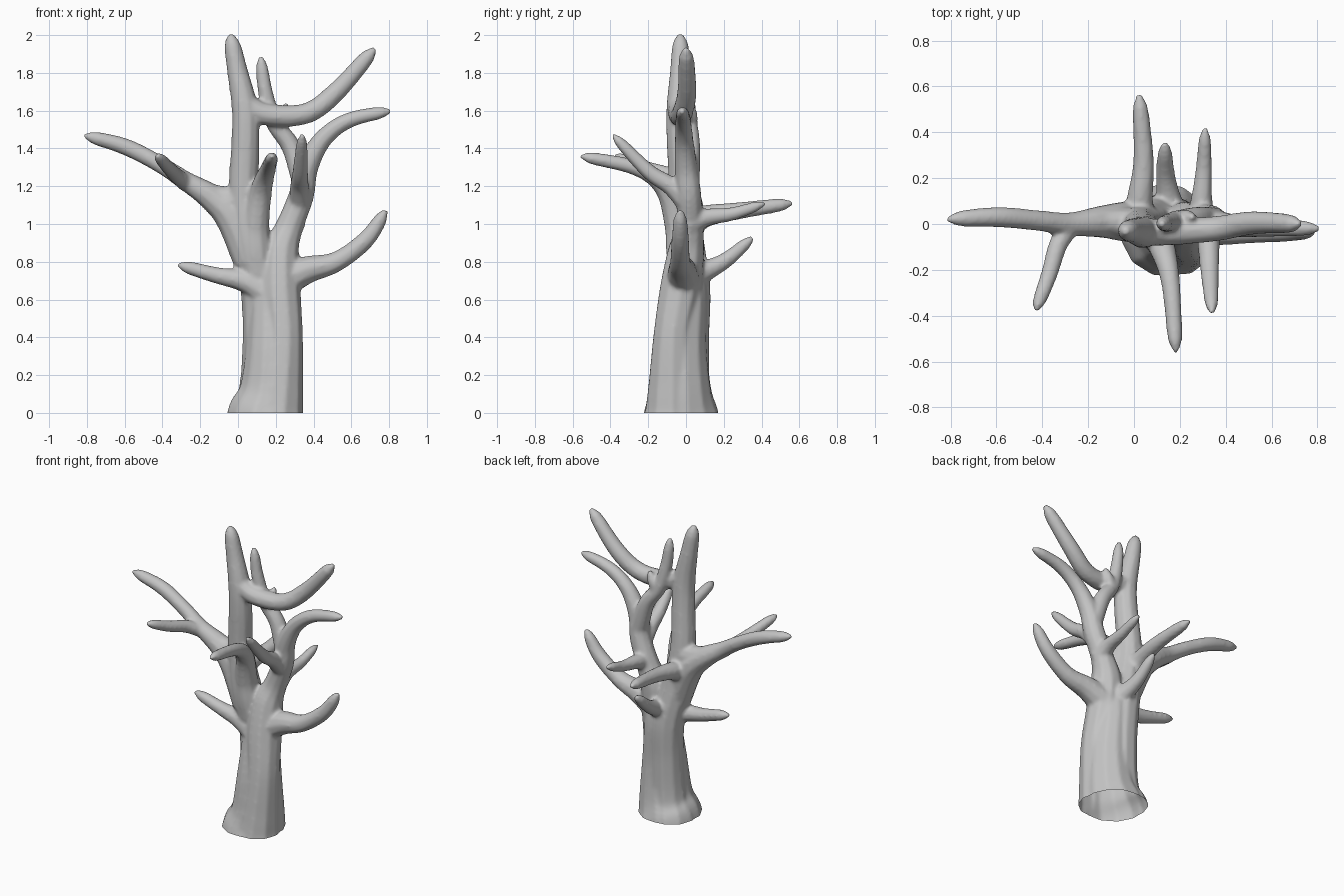
import bpy, bmesh, math
from mathutils import Vector

bm = bmesh.new()


def spline(points, steps=6):
    """Catmull-Rom through (x, y, z, radius) points."""
    p = [Vector(q) for q in points]
    p = [2 * p[0] - p[1]] + p + [2 * p[-1] - p[-2]]
    out = []
    for i in range(1, len(p) - 2):
        a, b, c, d = p[i - 1:i + 3]
        for s in range(steps):
            t = s / steps
            out.append(0.5 * (2 * b + (c - a) * t + (2 * a - 5 * b + 4 * c - d) * t * t
                              + (3 * b - a - 3 * c + d) * t ** 3))
    out.append(p[-2])
    return out


def limb(*points, sides=10, tip=True):
    """Tapered tube along a curved path, with a blunt pointed tip."""
    path = spline(points)
    centres = [q.to_3d() for q in path]
    n = len(path)
    normal, rings = Vector((0.31, 0.95, 0.05)), []
    end = centres[-1]
    for i, q in enumerate(path):
        tangent = (centres[min(i + 1, n - 1)] - centres[max(i - 1, 0)]).normalized()
        normal = normal - tangent * normal.dot(tangent)
        if normal.length < 1e-3:
            normal = tangent.orthogonal()
        normal.normalize()
        side = tangent.cross(normal)
        r = q[3]
        if tip:
            d = min((end - centres[i]).length / 0.07, 1)
            r *= 0.35 + 0.65 * math.sqrt(d)
        rings.append([bm.verts.new(centres[i] + r * (math.cos(a) * normal + math.sin(a) * side))
                      for a in (2 * math.pi * k / sides for k in range(sides))])
    for lo, hi in zip(rings, rings[1:]):
        for k in range(sides):
            j = (k + 1) % sides
            bm.faces.new((lo[k], lo[j], hi[j], hi[k]))
    bm.faces.new(rings[0][::-1])
    bm.faces.new(rings[-1])


# broad round foot that fills the groove low on the trunk
limb((.145, -.028, -.06, .215), (.147, -.028, 0, .203), (.173, -.03, .12, .168),
     (.182, -.028, .35, .142), (.175, 0, .62, .115), (.16, 0, .78, .09), sides=12)
# trunk lobe continuing into the tall left stem
limb((.10, .015, -.06, .17), (.10, .015, 0, .155), (.125, .01, .12, .122), (.13, .02, .4, .107),
     (.12, .025, .65, .108), (.065, 0, .9, .1), (.03, -.01, 1.15, .082), (.04, -.03, 1.45, .075),
     (.035, -.035, 1.62, .07), (-.005, -.03, 1.82, .055), (-.04, -.03, 2.005, .042))
# trunk lobe continuing into the right stem and its long bough
limb((.20, -.075, -.06, .165), (.20, -.075, 0, .15), (.215, -.075, .12, .132), (.238, -.07, .4, .107),
     (.22, -.03, .65, .113), (.225, 0, .85, .1), (.27, .02, .98, .075), (.335, .015, 1.15, .068),
     (.365, 0, 1.3, .062), (.45, -.01, 1.45, .05), (.59, -.015, 1.55, .042), (.81, -.02, 1.6, .032))
# thin stem forking back from the right stem, with a twig
limb((.345, .015, 1.22, .06), (.28, .025, 1.41, .052), (.19, .015, 1.54, .046),
     (.145, .005, 1.7, .04), (.12, .0, 1.89, .03))
limb((.20, .02, 1.5, .04), (.235, .028, 1.58, .035), (.26, .03, 1.64, .025))
# upper right bough
limb((.03, -.035, 1.64, .06), (.15, -.035, 1.58, .06), (.36, -.02, 1.585, .056),
     (.52, .005, 1.7, .052), (.725, 0, 1.93, .04))
# long left bough with its webbed root and front fork
limb((.06, 0, .8, .085), (-.03, .01, 1.03, .09), (-.14, .01, 1.14, .072), (-.28, 0, 1.23, .052),
     (-.42, .015, 1.32, .046), (-.6, .03, 1.41, .045), (-.815, .02, 1.47, .033))
limb((.0, 0, 1.12, .075), (-.12, .01, 1.155, .055), (-.26, 0, 1.215, .04), (-.34, .01, 1.27, .03))
limb((-.27, .0, 1.21, .045), (-.33, -.09, 1.26, .042), (-.37, -.22, 1.3, .037), (-.43, -.38, 1.365, .03))
# front boughs
limb((.13, .0, .66, .08), (.1, -.025, .85, .082), (.095, -.045, 1.0, .072), (.125, -.11, 1.19, .058),
     (.16, -.26, 1.295, .042), (.183, -.56, 1.36, .033))
limb((.325, .01, 1.1, .055), (.325, -.08, 1.2, .05), (.33, -.2, 1.28, .042), (.34, -.39, 1.475, .028))
# back boughs
limb((.03, .0, .98, .08), (.025, .1, 1.04, .06), (.042, .28, 1.07, .046), (.023, .565, 1.11, .034))
limb((.29, .01, 1.0, .07), (.295, .11, 1.035, .048), (.305, .25, 1.055, .036), (.31, .42, 1.11, .027))
limb((.17, .02, .72, .08), (.15, .12, .76, .055), (.137, .22, .815, .042), (.135, .355, .93, .03))
# low side boughs
limb((.2, -.01, .68, .1), (.36, -.02, .755, .076), (.52, -.03, .8, .055),
     (.68, -.03, .92, .047), (.785, -.03, 1.075, .033))
limb((.17, -.03, .62, .08), (.04, -.03, .695, .06), (-.12, -.02, .73, .044), (-.32, -.01, .785, .033))

bmesh.ops.recalc_face_normals(bm, faces=bm.faces)
raw = bpy.data.meshes.new("raw_limbs")
bm.to_mesh(raw)
bm.free()
tree = bpy.data.objects.new("bare_tree", raw)
bpy.context.scene.collection.objects.link(tree)

# fuse all limbs into one flowing skin
rm = tree.modifiers.new("fuse", 'REMESH')
rm.mode = 'VOXEL'
rm.voxel_size = 0.011
sm = tree.modifiers.new("soften", 'SMOOTH')
sm.factor = 0.5
sm.iterations = 6
dg = bpy.context.evaluated_depsgraph_get()
fused = bpy.data.meshes.new_from_object(tree.evaluated_get(dg))
tree.modifiers.clear()

# cut the foot level and leave it open
bm = bmesh.new()
bm.from_mesh(fused)
bmesh.ops.bisect_plane(bm, geom=bm.verts[:] + bm.edges[:] + bm.faces[:],
                       plane_co=(0, 0, 0), plane_no=(0, 0, -1), clear_outer=True)
for f in bm.faces:
    f.smooth = True
    f.material_index = 0
bm.to_mesh(fused)
bm.free()
tree.data = fused
bpy.data.meshes.remove(raw)

grey = bpy.data.materials.new("bark_grey")
grey.diffuse_color = (.55, .55, .55, 1)
fused.materials.clear()
fused.materials.append(grey)
